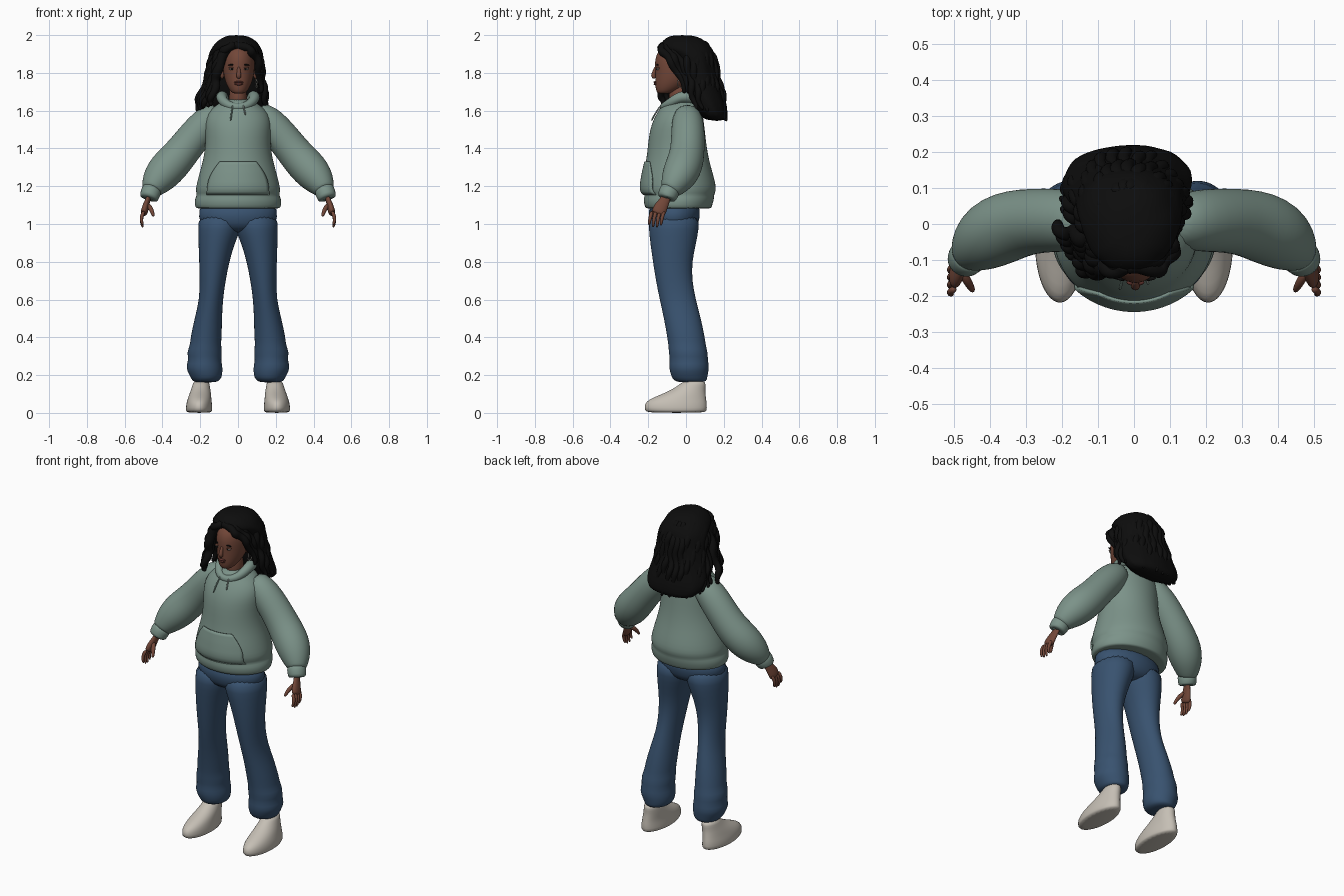
import bpy
import bmesh
import math
import random
from mathutils import Vector, Matrix

random.seed(4)
default_cube = bpy.data.objects.get("Cube")
if default_cube:
    bpy.data.objects.remove(default_cube, do_unlink=True)


def material(name, red, green, blue):
    mat = bpy.data.materials.new(name)
    mat.use_nodes = True
    mat.diffuse_color = (red, green, blue, 1)
    shader = mat.node_tree.nodes["Principled BSDF"]
    shader.inputs["Base Color"].default_value = (red, green, blue, 1)
    shader.inputs["Roughness"].default_value = .9
    return mat


SAGE = material("sage fabric", .2, .29, .25)
CORD = material("pale cord", .3, .36, .33)
DENIM = material("blue denim", .04, .085, .16)
SKIN = material("brown skin", .17, .063, .04)
LIP = material("lip", .12, .035, .028)
HAIR = material("black hair", .004, .004, .004)
SHOE = material("cream shoe", .56, .52, .46)
EYE = material("eye white", .5, .46, .42)
METAL = material("pale metal", .6, .58, .52)


def finish(name, bm, mat, mirror=False, smooth=0):
    """Turn a bmesh into a smooth shaded object, optionally mirrored in x."""
    bmesh.ops.recalc_face_normals(bm, faces=bm.faces)
    mesh = bpy.data.meshes.new(name)
    bm.to_mesh(mesh)
    bm.free()
    obj = bpy.data.objects.new(name, mesh)
    bpy.context.collection.objects.link(obj)
    mesh.materials.append(mat)
    for face in mesh.polygons:
        face.use_smooth = True
    if mirror:
        obj.modifiers.new("Mirror", "MIRROR").use_mirror_merge = False
    if smooth:
        obj.modifiers.new("Subdivision", "SUBSURF").levels = smooth
        obj.modifiers["Subdivision"].render_levels = smooth
    return obj


def skin_rings(bm, rings, closed=False):
    """Bridge rings of points with quads and cap the ends."""
    loops = [[bm.verts.new(p) for p in ring] for ring in rings]
    count = len(loops[0])
    pairs = list(zip(loops, loops[1:])) + ([(loops[-1], loops[0])] if closed else [])
    for low, high in pairs:
        for i in range(count):
            j = (i + 1) % count
            bm.faces.new((low[i], low[j], high[j], high[i]))
    if not closed:
        bm.faces.new(loops[0][::-1])
        bm.faces.new(loops[-1])


def stack(name, rows, mat, mirror=False, sides=24, smooth=1, bump=0):
    """Horizontal ovals, each given as height, x limits and y limits."""
    rings = []
    for k, (z, x0, x1, y0, y1) in enumerate(rows):
        ring = []
        for i in range(sides):
            a = math.tau * i / sides
            r = 1 + random.uniform(-bump, bump)
            ring.append(((x0 + x1) / 2 + (x1 - x0) / 2 * r * math.cos(a),
                         (y0 + y1) / 2 + (y1 - y0) / 2 * r * math.sin(a), z))
        rings.append(ring)
    bm = bmesh.new()
    skin_rings(bm, rings)
    return finish(name, bm, mat, mirror, smooth)


def tube(name, path, mat, mirror=False, sides=12, smooth=1, flat=1, closed=False):
    """Round sections along a path of x, y, z, radius; flat squeezes across x."""
    pts = [Vector(p[:3]) for p in path]
    n = len(pts)
    rings = []
    for i, p in enumerate(pts):
        before = pts[i - 1] if i or closed else p
        after = pts[(i + 1) % n] if i < n - 1 or closed else p
        along = (after - before).normalized()
        u = along.cross(Vector((1, 0, 0)) if not closed else Vector((0, 0, 1))).normalized()
        v = along.cross(u)
        rings.append([p + path[i][3] * (u * math.cos(a) + v * flat * math.sin(a))
                      for a in (math.tau * k / sides for k in range(sides))])
    bm = bmesh.new()
    skin_rings(bm, rings, closed)
    return finish(name, bm, mat, mirror, smooth)


def ball(name, centre, size, mat, mirror=False, tilt=0):
    bm = bmesh.new()
    shape = Matrix.Translation(centre) @ Matrix.Rotation(tilt, 4, "Y") @ Matrix.Diagonal((*size, 1))
    bmesh.ops.create_uvsphere(bm, u_segments=16, v_segments=10, radius=1, matrix=shape)
    return finish(name, bm, mat, mirror)


# Shoes and ankles
stack("shoe", [(0, .14, .27, -.205, .105), (.012, .135, .277, -.22, .112),
               (.045, .137, .275, -.222, .112), (.07, .14, .268, -.2, .108),
               (.095, .142, .26, -.14, .105), (.12, .145, .25, -.08, .102),
               (.15, .15, .24, -.035, .105), (.172, .155, .235, -.01, .1)], SHOE, True)
stack("ankle", [(.13, .155, .23, 0, .085), (.25, .15, .225, 0, .08)], SKIN, True)

# Trousers
stack("trouser_leg", [(.16, .115, .23, -.04, .1), (.175, .092, .245, -.07, .112),
                      (.2, .083, .258, -.08, .115), (.24, .08, .278, -.092, .124),
                      (.28, .09, .262, -.085, .116), (.32, .083, .272, -.092, .116),
                      (.36, .09, .254, -.094, .105), (.4, .086, .252, -.1, .1),
                      (.5, .084, .23, -.117, .08), (.6, .08, .205, -.14, .052),
                      (.7, .065, .203, -.16, .033), (.8, .046, .206, -.176, .032),
                      (.9, .016, .21, -.19, .055), (.97, -.015, .212, -.198, .068),
                      (1.06, -.03, .212, -.2, .075)], DENIM, True)
stack("trouser_hips", [(.95, -.1, .1, -.13, .02), (.98, -.19, .19, -.185, .06),
                       (1.03, -.212, .212, -.2, .075), (1.13, -.21, .21, -.2, .08)], DENIM)

# Hoodie body: height, half width, front and back
BODY = [(1.085, .205, -.2, .12), (1.08, .222, -.212, .133), (1.1, .23, -.222, .14),
        (1.135, .23, -.226, .15), (1.152, .217, -.217, .148), (1.175, .226, -.235, .16),
        (1.21, .22, -.236, .158), (1.27, .205, -.226, .142), (1.34, .184, -.21, .122),
        (1.42, .172, -.202, .108), (1.5, .176, -.192, .1), (1.56, .175, -.17, .092),
        (1.61, .145, -.14, .085), (1.645, .09, -.115, .075), (1.665, .06, -.09, .06)]
stack("hoodie_body", [(z, -w, w, f, b) for z, w, f, b in BODY], SAGE, sides=32)


def front_of_body(x, z):
    for low, high in zip(BODY[1:], BODY[2:]):
        if low[0] <= z <= high[0]:
            t = (z - low[0]) / (high[0] - low[0])
            w, f, b = (p + (q - p) * t for p, q in zip(low[1:], high[1:]))
            return (f + b) / 2 - (b - f) / 2 * math.sqrt(max(0, 1 - (x / w) ** 2))


# Front pocket with curved hand openings
bm = bmesh.new()
grid = []
for row in range(11):
    t = row / 10
    z = 1.155 + .175 * t
    half = .165 - .02 * t if t < .25 else .16 - .065 * ((t - .25) / .75) ** 1.7
    grid.append([bm.verts.new((half * c / 10, front_of_body(half * c / 10, z) - .004, z))
                 for c in range(-10, 11)])
for low, high in zip(grid, grid[1:]):
    for c in range(20):
        bm.faces.new((low[c], low[c + 1], high[c + 1], high[c]))
pocket = finish("front_pocket", bm, SAGE)
pocket.modifiers.new("Thickness", "SOLIDIFY").thickness = .009
pocket.modifiers["Thickness"].offset = 0

# Folded hood around the neck
hood = []
for k in range(24):
    a = math.tau * k / 24
    back = (1 + math.sin(a)) / 2
    hood.append((.088 * math.cos(a), -.025 + .095 * math.sin(a),
                 1.618 + .055 * min(1, back * 2.2), .022 + .016 * back))
tube("hood", hood, SAGE, closed=True)
for side, drop in ((-1, .085), (1, .055)):
    cord = [(side * (.028 + .003 * k), front_of_body(.03, 1.63 - drop * k / 4) - .009,
             1.63 - drop * k / 4, .0045) for k in range(5)]
    tube("drawstring", cord, CORD if side > 0 else SAGE, sides=8)

# Sleeves and cuffs
tube("sleeve", [(.09, .005, 1.6, .06), (.15, .008, 1.555, .082), (.2, .01, 1.5, .089),
                (.255, .01, 1.435, .09), (.305, .005, 1.37, .094), (.355, -.008, 1.315, .1),
                (.4, -.03, 1.265, .097), (.435, -.058, 1.22, .08), (.455, -.08, 1.185, .058),
                (.46, -.088, 1.172, .05)], SAGE, True, sides=20)
tube("sleeve_cuff", [(.452, -.08, 1.188, .05), (.458, -.086, 1.178, .056),
                     (.47, -.1, 1.145, .052), (.474, -.105, 1.132, .047),
                     (.473, -.103, 1.136, .03)], SAGE, True, sides=16)

# Hands
tube("palm", [(.468, -.098, 1.155, .026), (.478, -.112, 1.125, .027), (.488, -.13, 1.095, .037),
              (.496, -.144, 1.065, .04), (.5, -.15, 1.05, .032)], SKIN, True, flat=.5)
for k in range(4):
    y = -.116 - .021 * k
    tip = 1.0 - .022 * math.sin(math.pi * (k + .6) / 4)
    tube("finger", [(.497, y, 1.07, .0115), (.511, y - .009, 1.04, .0105),
                    (.512, y - .014, (1.04 + tip) / 2, .0095), (.503, y - .017, tip, .006)],
         SKIN, True, sides=8)
tube("thumb", [(.48, -.13, 1.105, .014), (.463, -.158, 1.085, .014),
               (.452, -.178, 1.06, .011), (.447, -.187, 1.038, .007)], SKIN, True, sides=8)

# Neck and head
stack("neck", [(1.6, -.055, .055, -.09, .03), (1.67, -.046, .046, -.09, .02),
               (1.76, -.046, .046, -.09, .03)], SKIN)
stack("head", [(1.69, -.022, .03, -.145, -.09), (1.697, -.036, .044, -.156, -.06),
               (1.725, -.056, .064, -.163, -.01), (1.765, -.072, .08, -.164, .04),
               (1.81, -.08, .088, -.163, .065), (1.86, -.082, .09, -.167, .07),
               (1.91, -.075, .083, -.155, .065), (1.95, -.05, .058, -.11, .04)], SKIN)
tube("nose", [(.004, -.158, 1.835, .008), (.004, -.168, 1.805, .011),
              (.004, -.176, 1.785, .015), (.004, -.163, 1.77, .012)], SKIN, sides=8)
ball("upper_lip", (.004, -.162, 1.751, ), (.025, .01, .006), LIP)
ball("lower_lip", (.004, -.161, 1.741), (.022, .01, .007), LIP)
for side in (-1, 1):
    x = .004 + side * .036
    ball("eye", (x, -.148, 1.82), (.016, .009, .006), EYE, tilt=side * -.1)
    ball("iris", (x, -.154, 1.82), (.006, .005, .006), HAIR)
    ball("eyelid", (x, -.147, 1.827), (.019, .011, .005), SKIN)
    ball("eyebrow", (x, -.151, 1.843), (.021, .006, .004), HAIR, tilt=side * .08)
    ball("ear", (.004 + side * .088, -.035, 1.795), (.011, .018, .028), SKIN)
earring = [(.098 + .004 * math.cos(k), -.028 + .017 * math.sin(math.tau * k / 16),
            1.745 + .022 * math.cos(math.tau * k / 16), .0025) for k in range(16)]
tube("earring", earring, METAL, sides=6, closed=True, smooth=0)

# Main hair mass, open at the face and swept back
stack("hair_mass", [(2.0, -.05, .03, -.07, .03), (1.985, -.09, .075, -.11, .08),
                    (1.955, -.125, .108, -.138, .12), (1.925, -.143, .125, -.14, .142),
                    (1.9, -.152, .133, -.08, .152), (1.85, -.16, .138, -.055, .16),
                    (1.8, -.165, .138, -.04, .168), (1.74, -.178, .142, -.03, .182),
                    (1.68, -.195, .16, -.01, .2), (1.63, -.205, .165, .02, .214),
                    (1.58, -.19, .16, .06, .222), (1.545, -.14, .125, .11, .218)],
      HAIR, sides=30, bump=.045)


def lock(name, points, radius):
    """A wavy tapering strand that follows a few guide points."""
    guide = [Vector(p) for p in points]
    steps = 14
    phase = random.uniform(0, math.tau)
    path = []
    for s in range(steps + 1):
        f = s / steps * (len(guide) - 1)
        i = min(int(f), len(guide) - 2)
        p = guide[i].lerp(guide[i + 1], f - i)
        sway = .009 * math.sin(phase + s * 1.3)
        r = radius * (1 - .6 * (s / steps) ** 3) * (1 + .15 * math.sin(phase + s * 2.1))
        path.append((p.x + sway, p.y + .008 * math.cos(phase + s * 1.3), p.z, r))
    tube(name, path, HAIR, sides=8)


# Locks falling forward on the right side of the face
for k in range(6):
    t = k / 5
    lock("front_lock", [(-.03 - .03 * t, -.1 + .05 * t, 1.95), (-.097 - .03 * t, -.135 + .09 * t, 1.87),
                        (-.112 - .045 * t, -.118 + .09 * t, 1.77),
                        (-.135 - .065 * t, -.13 + .11 * t, 1.68),
                        (-.15 - .075 * t, -.125 + .13 * t, 1.625 - .03 * t)], .028)
# Fringe framing the hairline
for side in (-1, 1):
    for k in range(3):
        lock("hairline_lock", [(-.02, -.115 + .02 * k, 1.95 + .012 * k),
                               (side * .06, -.133 + .03 * k, 1.93 + .008 * k),
                               (side * .1, -.095 + .03 * k, 1.88),
                               (side * .112, -.035 + .02 * k, 1.79),
                               (side * .12, .0 + .02 * k, 1.69)], .025)
# Curls around the back and left side
for k in range(17):
    a = -.15 + (math.pi + .35) * k / 16
    c, s = math.cos(a), math.sin(a)
    lock("back_lock", [(.07 * c - .01, .01 + .07 * s, 1.965), (.125 * c - .01, .02 + .125 * s, 1.88),
                       (.14 * c - .015, .04 + .125 * s, 1.78), (.165 * c - .02, .055 + .14 * s, 1.68),
                       (.175 * c - .022, .075 + .135 * s, 1.61 - .06 * max(s, 0) - random.uniform(0, .02))], .023)
